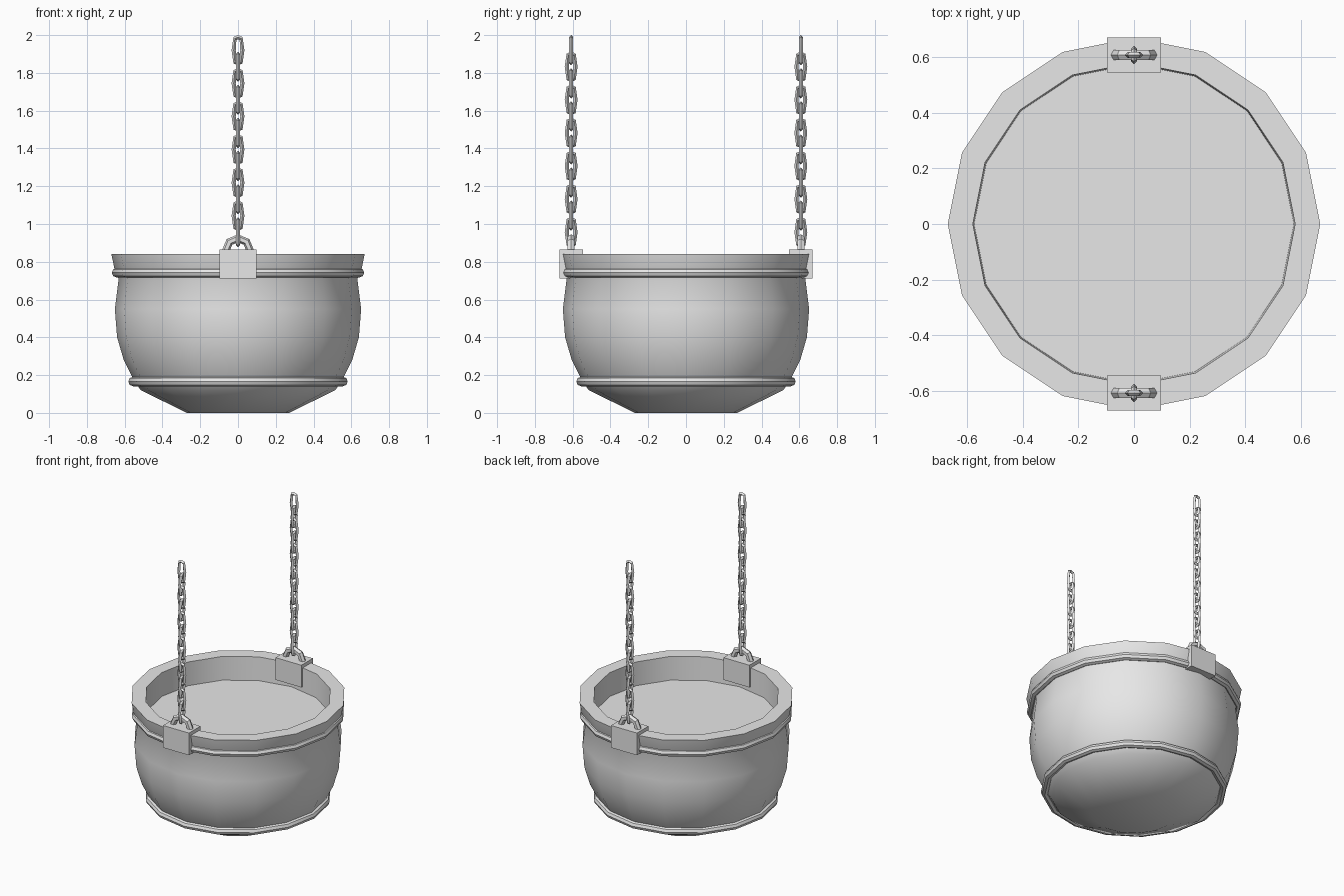
import bpy, bmesh, math
from math import sin, cos, tau

if "Cube" in bpy.data.objects:
    bpy.data.objects.remove(bpy.data.objects["Cube"])

grey = bpy.data.materials.new("plain grey")
grey.diffuse_color = (0.8, 0.8, 0.8, 1)
grey.use_nodes = True
grey.node_tree.nodes["Principled BSDF"].inputs["Base Color"].default_value = grey.diffuse_color


def finish(name, bm, smooth=True):
    bmesh.ops.recalc_face_normals(bm, faces=bm.faces)
    me = bpy.data.meshes.new(name)
    bm.to_mesh(me)
    bm.free()
    me.materials.append(grey)
    ob = bpy.data.objects.new(name, me)
    bpy.context.collection.objects.link(ob)
    if smooth:
        bpy.ops.object.select_all(action='DESELECT')
        ob.select_set(True)
        bpy.context.view_layer.objects.active = ob
        bpy.ops.object.shade_smooth_by_angle(angle=math.radians(35))
    return ob


def lathe(name, profile, n=16):
    """Revolve an (r, z) profile about z, capping both ends."""
    bm = bmesh.new()
    rings = [[bm.verts.new((r * cos(tau * i / n), r * sin(tau * i / n), z))
              for i in range(n)] for r, z in profile]
    for a, b in zip(rings, rings[1:]):
        for i in range(n):
            j = (i + 1) % n
            bm.faces.new((a[i], a[j], b[j], b[i]))
    bm.faces.new(rings[0])
    bm.faces.new(rings[-1])
    return finish(name, bm)


def ring(bm, place, major, rad, minor, rad_minor, stretch=0.0):
    """Closed tube; place(u, v, w) maps ring plane (u, v) and normal w to 3D."""
    vs = []
    for i in range(major):
        a = tau * i / major
        row = []
        for k in range(minor):
            b = tau * k / minor
            r = rad + rad_minor * cos(b)
            v = r * sin(a)
            v += stretch * (1 if sin(a) > 0.01 else -1 if sin(a) < -0.01 else 0)
            row.append(bm.verts.new(place(r * cos(a), v, rad_minor * sin(b))))
        vs.append(row)
    for i in range(major):
        p, q = vs[i], vs[(i + 1) % major]
        for k in range(minor):
            m = (k + 1) % minor
            bm.faces.new((p[k], q[k], q[m], p[m]))


# Pot: rounded bowl, flared rim, inner wall and flat filling surface
lathe("pot", [(0.27, 0), (0.515, 0.12), (0.555, 0.18), (0.605, 0.28),
              (0.64, 0.4), (0.652, 0.55), (0.632, 0.71), (0.655, 0.765),
              (0.67, 0.84), (0.58, 0.84), (0.575, 0.68)])

# Raised bands around the pot
for name, r, z in (("upper_band", 0.643, 0.742), ("lower_band", 0.556, 0.166)):
    bm = bmesh.new()
    ring(bm, lambda u, v, w, z=z: (u, v, z + w), 16, r, 8, 0.025)
    finish(name, bm)

# Bracket, eyelet and chain on the front and back
for side, y in (("front", -0.608), ("back", 0.608)):
    bm = bmesh.new()
    bmesh.ops.create_cube(bm, size=1)
    for v in bm.verts:
        v.co = (v.co.x * 0.196, y + v.co.y * 0.125, 0.788 + v.co.z * 0.152)
    finish(side + "_bracket", bm, False)

    bm = bmesh.new()
    ring(bm, lambda u, v, w: (u, y + w, 0.86 + v), 8, 0.064, 6, 0.021)
    finish(side + "_eyelet", bm)

    # Alternating chain links
    bm = bmesh.new()
    for i in range(12):
        z = 1.92 - 0.0876 * i
        if i % 2 == 0:
            place = lambda u, v, w, z=z: (u, y + w, z + v)
        else:
            place = lambda u, v, w, z=z: (w, y + u, z + v)
        ring(bm, place, 8, 0.023, 4, 0.011, 0.046)
    finish(side + "_chain", bm)
